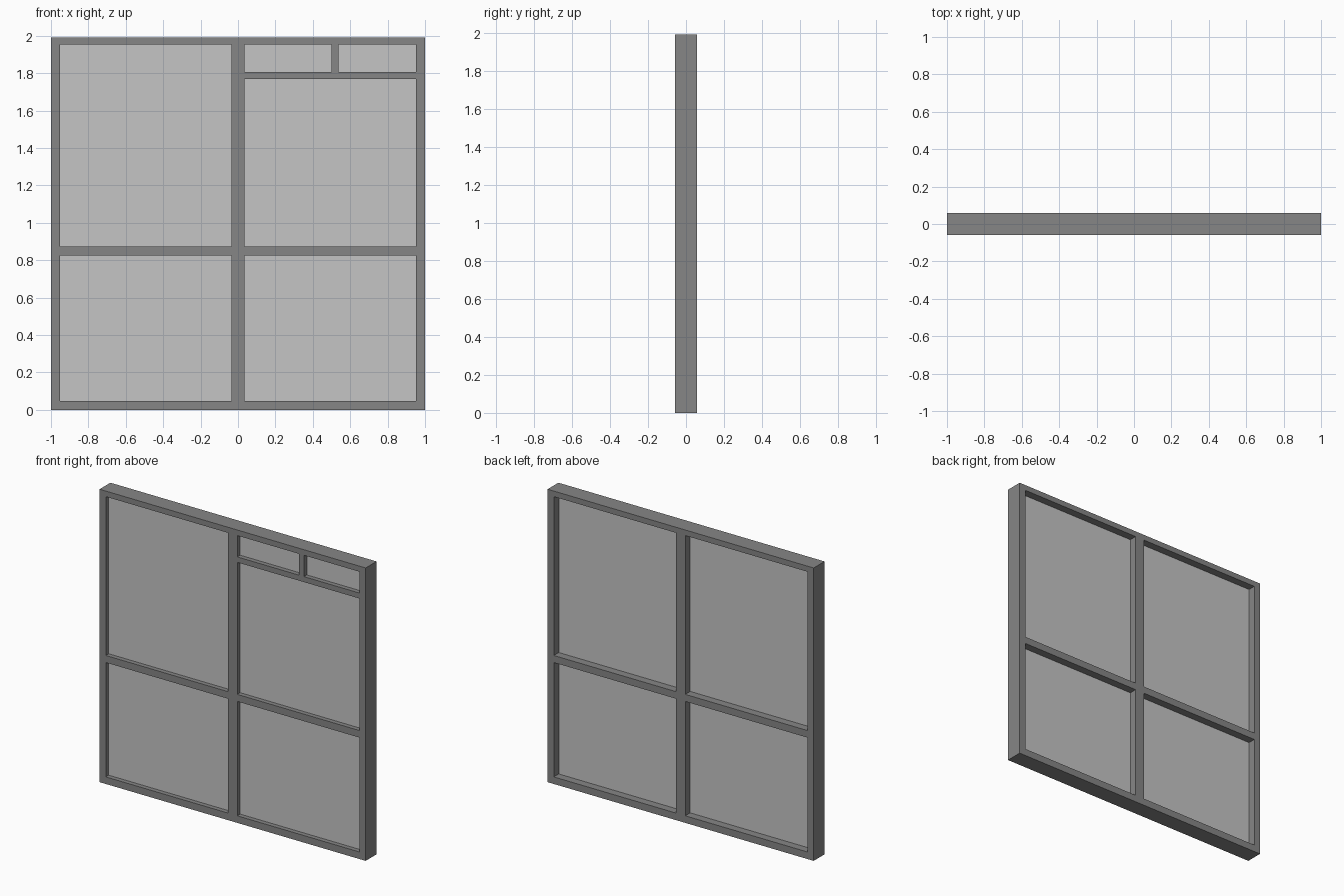
import bpy

if "Cube" in bpy.data.objects:
    bpy.data.objects.remove(bpy.data.objects["Cube"])

Y0, Y1 = -0.058, 0.058          # front and back of the frame
GLASS0, GLASS1 = -0.027, 0.005  # front and back of the panes


def material(name, value):
    m = bpy.data.materials.new(name)
    m.diffuse_color = (value, value, value, 1)
    m.use_nodes = True
    m.node_tree.nodes["Principled BSDF"].inputs["Base Color"].default_value = m.diffuse_color
    return m


FRAME = material("dark grey frame", 0.24)
GLASS = material("light grey glass", 0.56)


def box(name, x, y, z, mat):
    """Box from (min, max) ranges on each axis."""
    bpy.ops.mesh.primitive_cube_add(size=1, location=[sum(r) / 2 for r in (x, y, z)])
    ob = bpy.context.object
    ob.name = name
    ob.scale = [r[1] - r[0] for r in (x, y, z)]
    bpy.ops.object.transform_apply(location=False, rotation=False, scale=True)
    ob.data.materials.append(mat)
    return ob


# Solid frame block, opened up by one cutter per pane
frame = box("window_frame", (-1, 1), (Y0, Y1), (0, 1.99), FRAME)
sides = {"left": (-0.953, -0.035), "right": (0.035, 0.953)}
rows = {"lower": (0.048, 0.825), "upper": (0.873, 1.952)}
for side, x in sides.items():
    for row, z in rows.items():
        cutter = box(f"{row}_{side}_cutter", x, (-0.2, 0.2), z, FRAME)
        cut = frame.modifiers.new("opening", 'BOOLEAN')
        cut.operation = 'DIFFERENCE'
        cut.solver = 'EXACT'
        cut.object = cutter
        bpy.context.view_layer.objects.active = frame
        bpy.ops.object.modifier_apply(modifier=cut.name)
        bpy.data.objects.remove(cutter)
        # Glass fills the opening
        box(f"{row}_{side}_glass", x, (GLASS0, GLASS1), z, GLASS)

# Thin glazing bars on the front of the upper right pane
box("transom_bar", sides["right"], (Y0, GLASS0), (1.77, 1.807), FRAME)
box("vent_divider", (0.499, 0.536), (Y0, GLASS0), (1.807, 1.952), FRAME)
